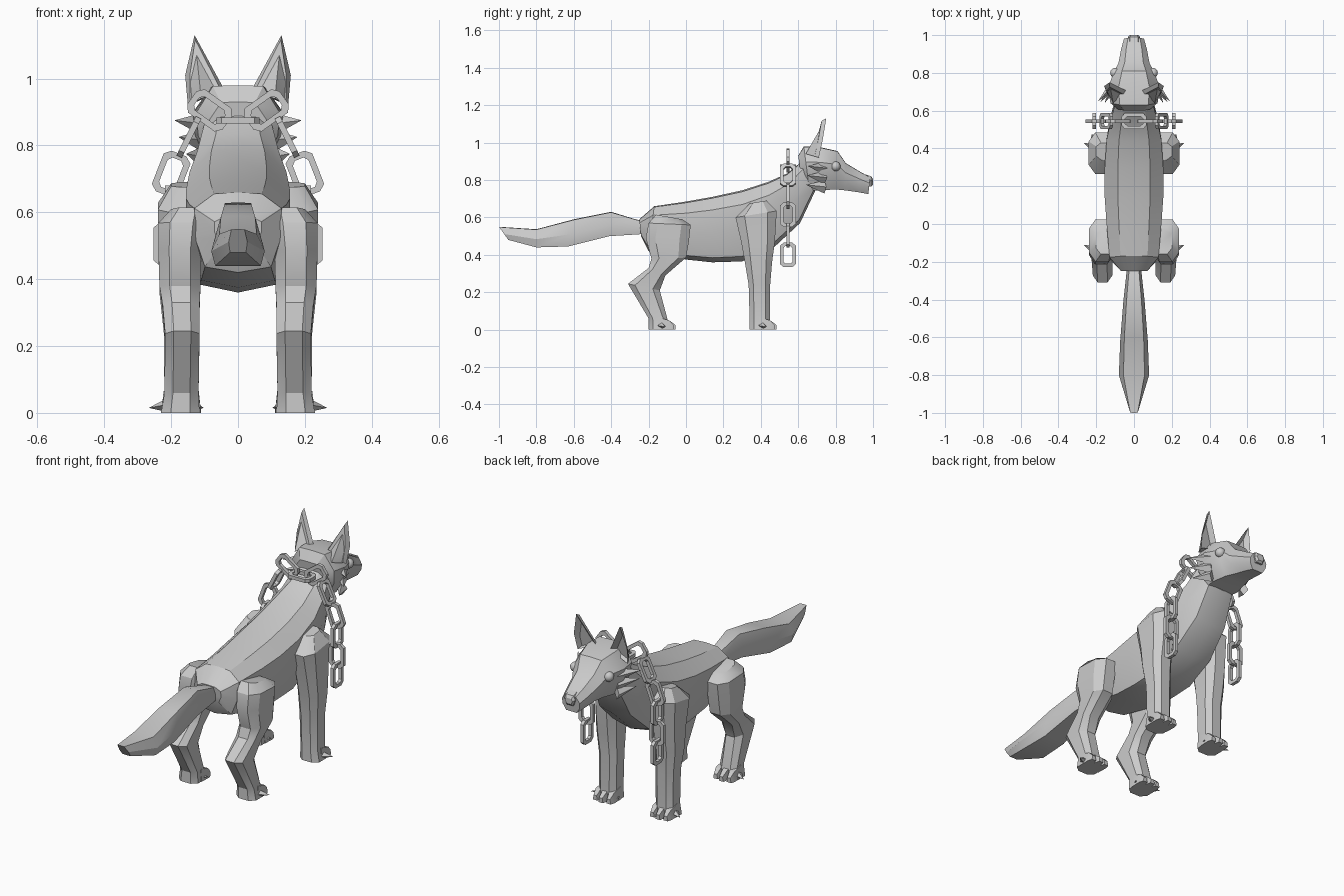
import bpy, bmesh
from math import cos, sin, pi
from mathutils import Vector

cube = bpy.data.objects.get("Cube")
if cube:
    bpy.data.objects.remove(cube)

grey = bpy.data.materials.new("plain grey")
grey.use_nodes = True
colour = (0.6, 0.6, 0.6, 1)
grey.diffuse_color = colour
grey.node_tree.nodes["Principled BSDF"].inputs["Base Color"].default_value = colour
made = []


def finish(name, bm, mirror=False):
    bmesh.ops.recalc_face_normals(bm, faces=bm.faces)
    mesh = bpy.data.meshes.new(name)
    bm.to_mesh(mesh)
    bm.free()
    mesh.materials.append(grey)
    obj = bpy.data.objects.new(name, mesh)
    bpy.context.collection.objects.link(obj)
    if mirror:
        mod = obj.modifiers.new("mirror", 'MIRROR')
        mod.use_mirror_merge = False
    made.append(obj)
    return obj


def bridge(bm, rings, closed=False):
    """Skin a list of equal point rings; cap the ends unless closed."""
    loops = [[bm.verts.new(p) for p in ring] for ring in rings]
    n = len(loops[0])
    pairs = list(zip(loops, loops[1:]))
    if closed:
        pairs.append((loops[-1], loops[0]))
    else:
        bm.faces.new(loops[0])
        bm.faces.new(loops[-1])
    for a, b in pairs:
        for i in range(n):
            j = (i + 1) % n
            bm.faces.new((a[i], a[j], b[j], b[i]))


def trunk(name, profile, stations):
    """Loft a symmetric half profile through (top y, top z, bottom y, bottom z, half width)."""
    rings = []
    for yt, zt, yb, zb, w in stations:
        half = [Vector((u * w, yt + (yb - yt) * t, zt + (zb - zt) * t)) for u, t in profile]
        other = [Vector((-p.x, p.y, p.z)) for p in half[-2:0:-1]]
        rings.append(half + other)
    bm = bmesh.new()
    bridge(bm, rings)
    return finish(name, bm)


# Torso and neck
trunk("body",
      [(0, 0), (.55, .02), (1, .2), (1, .55), (.76, .93), (0, 1)],
      [(-.25, .59, -.24, .5, .07), (-.17, .66, -.2, .42, .13),
       (0, .685, 0, .375, .145), (.14, .71, .14, .36, .155),
       (.3, .745, .3, .365, .155), (.44, .79, .47, .44, .145),
       (.54, .835, .61, .57, .122), (.62, .9, .69, .74, .1)])

# Head and muzzle
trunk("head",
      [(0, 0), (.6, .01), (1, .35), (.95, .65), (.6, 1), (0, 1)],
      [(.6, .93, .62, .78, .085), (.63, .98, .66, .745, .125),
       (.72, .975, .72, .745, .138), (.81, .955, .8, .75, .106),
       (.855, .89, .85, .745, .082), (.93, .845, .92, .735, .068),
       (.985, .815, .975, .725, .053)])
trunk("nose",
      [(0, 0), (.7, 0), (1, .4), (.6, 1), (0, 1)],
      [(.96, .83, .96, .765, .03), (.99, .82, .99, .765, .032),
       (1, .805, 1, .775, .022)])

# Tail
trunk("tail",
      [(0, 0), (.7, .02), (1, .55), (.85, 1), (0, 1)],
      [(-.2, .575, -.2, .515, .035), (-.27, .59, -.25, .51, .04),
       (-.4, .63, -.41, .5, .056), (-.6, .59, -.63, .445, .073),
       (-.8, .537, -.8, .44, .08), (-1, .55, -.95, .48, .028)])

# Ears with a hollow facing forward
bm = bmesh.new()
inner, low, outer, tip, back = [bm.verts.new(p) for p in (
    (.04, .705, .965), (.15, .71, .92), (.158, .73, 1.01),
    (.13, .75, 1.13), (.11, .64, .94))]
hollow = bm.faces.new((inner, low, outer, tip))
for a, b in ((inner, low), (low, outer), (outer, tip), (tip, inner)):
    bm.faces.new((a, b, back))
bmesh.ops.recalc_face_normals(bm, faces=bm.faces)
bmesh.ops.inset_region(bm, faces=[hollow], thickness=.014, depth=0)
for v in hollow.verts:
    v.co.y -= .022
finish("ears", bm, True)


def spike(bm, base, tip, wide, tall):
    """Four sided spike from a diamond base to a point."""
    base, tip = Vector(base), Vector(tip)
    side = (tip - base).cross(Vector((0, 0, 1))).normalized() * wide
    up = Vector((0, 0, tall))
    ring = [bm.verts.new(base + o) for o in (side, up, -side, -up)]
    point = bm.verts.new(tip)
    bm.faces.new(ring)
    for i in range(4):
        bm.faces.new((ring[i], ring[(i + 1) % 4], point))


# Cheek fur
bm = bmesh.new()
for x, y, z in ((.19, .65, .875), (.178, .645, .825), (.155, .64, .775)):
    spike(bm, (.105, .74, z - .012), (x, y, z), .025, .035)
finish("cheek_fur", bm, True)

# Eyes
bm = bmesh.new()
bmesh.ops.create_uvsphere(bm, u_segments=16, v_segments=10, radius=.026)
bmesh.ops.translate(bm, verts=bm.verts, vec=(.1, .8, .873))
finish("eyes", bm, True)


def leg(name, stations):
    """Loft chamfered rings of (back y, back z, front y, front z, inner x, outer x)."""
    outline = [(.25, 0), (.75, 0), (1, .22), (1, .78), (.75, 1), (.25, 1), (0, .78), (0, .22)]
    bm = bmesh.new()
    bridge(bm, [[(xi + (xo - xi) * u, yb + (yf - yb) * t, zb + (zf - zb) * t)
                 for u, t in outline] for yb, zb, yf, zf, xi, xo in stations])
    return finish(name, bm, True)


leg("front_legs", [
    (.34, 0, .45, 0, .115, .23), (.34, .06, .45, .05, .118, .22),
    (.335, .24, .45, .24, .115, .222), (.315, .36, .46, .36, .115, .235),
    (.295, .47, .475, .47, .11, .235), (.265, .6, .485, .635, .1, .24),
    (.34, .675, .43, .69, .1, .2)])
leg("hind_legs", [
    (-.2, 0, -.09, 0, .115, .23), (-.2, .06, -.1, .06, .118, .22),
    (-.31, .245, -.14, .21, .115, .218), (-.2, .33, -.11, .29, .115, .225),
    (-.185, .38, 0, .385, .112, .235), (-.215, .49, .015, .47, .11, .238),
    (-.2, .57, .025, .56, .1, .238), (-.16, .615, -.02, .59, .1, .2)])

# Toes and side claws
for name, front in (("front_toes", .45), ("hind_toes", -.09)):
    bm = bmesh.new()
    for x, reach in ((.13, .025), (.17, .034), (.21, .025)):
        bridge(bm, [[(x + s * w, front + y, z) for s, z in
                     ((-1, 0), (1, 0), (.7, h), (-.7, h))]
                    for y, w, h in ((-.06, .018, .065), (0, .02, .05), (reach, .013, .025))])
    spike(bm, (.2, front - .05, .025), (.267, front - .02, .015), .03, .025)
    spike(bm, (.14, front - .05, .022), (.103, front - .02, .015), .025, .022)
    finish(name, bm, True)


# Chain: links alternate between lying across y and across the path
def link(name, x, z, dx, dz, flat, mirror):
    along = Vector((dx, 0, dz)).normalized()
    across = Vector((0, 1, 0)) if flat else Vector((-along.z, 0, along.x))
    normal = along.cross(across)
    centre = Vector((x, .545, z))
    rings = []
    for a, b in ((1, .55), (.75, 1), (-.75, 1), (-1, .55),
                 (-1, -.55), (-.75, -1), (.75, -1), (1, -.55)):
        rings.append([centre + along * a * (.056 + .009 * r) + across * b * (.034 + .009 * r)
                      + normal * .009 * n
                      for r, n in ((-1, -1), (1, -1), (1, 1), (-1, 1))])
    bm = bmesh.new()
    bridge(bm, rings, closed=True)
    finish(name, bm, mirror)


path = [(0, .875, 1, 0), (.085, .905, .7, .5), (.147, .825, .42, -.85),
        (.2, .715, .35, -.9), (.21, .615, 0, -1), (.21, .505, 0, -1), (.21, .4, 0, -1)]
for i, (x, z, dx, dz) in enumerate(path):
    link(f"chain_link_{i + 1}", x, z, dx, dz, i % 2 == 0, i > 0)

# Soft shading with crisp edges
bpy.ops.object.select_all(action='DESELECT')
for obj in made:
    obj.select_set(True)
bpy.context.view_layer.objects.active = made[0]
bpy.ops.object.shade_smooth_by_angle(angle=pi / 6)
